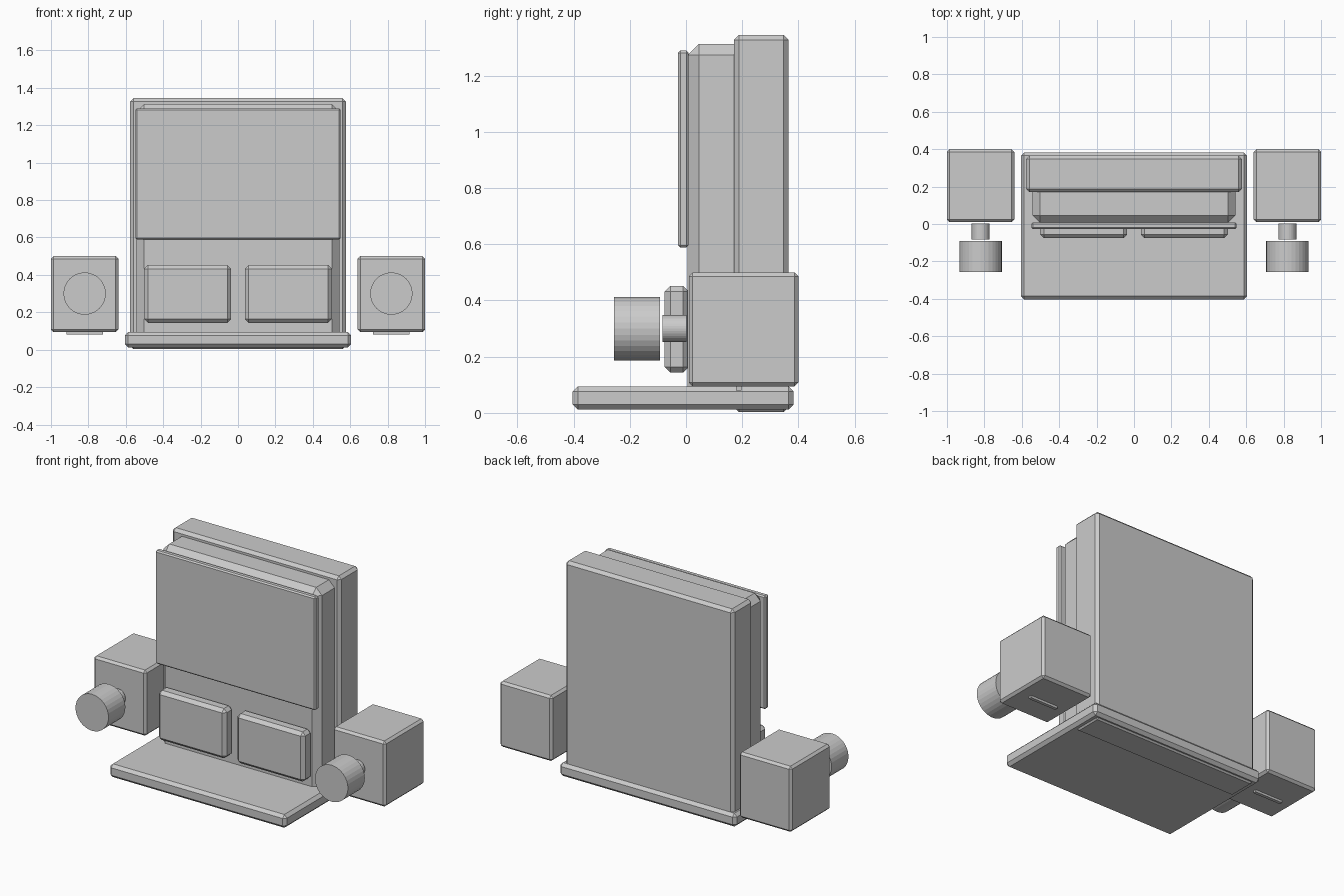
import bpy
from math import pi

if "Cube" in bpy.data.objects:
    bpy.data.objects.remove(bpy.data.objects["Cube"], do_unlink=True)

grey = bpy.data.materials.new("plain_grey")
grey.use_nodes = True
COLOUR = (0.6, 0.6, 0.6, 1)
grey.diffuse_color = COLOUR
grey.node_tree.nodes["Principled BSDF"].inputs["Base Color"].default_value = COLOUR


def block(name, x, y, z, chamfer=0):
    """Box between (min, max) pairs, with an optional chamfer on every edge."""
    bpy.ops.mesh.primitive_cube_add(size=1, location=[sum(r) / 2 for r in (x, y, z)])
    obj = bpy.context.object
    obj.name = name
    obj.scale = [r[1] - r[0] for r in (x, y, z)]
    bpy.ops.object.transform_apply(location=False, rotation=False, scale=True)
    obj.data.materials.append(grey)
    if chamfer:
        mod = obj.modifiers.new("chamfer", 'BEVEL')
        mod.width = chamfer
        mod.segments = 1
    return obj


def drum(name, x, y, z, radius):
    """Cylinder lying along the y axis."""
    bpy.ops.mesh.primitive_cylinder_add(
        vertices=32, radius=radius, depth=y[1] - y[0],
        location=(x, sum(y) / 2, z), rotation=(pi / 2, 0, 0))
    obj = bpy.context.object
    obj.name = name
    obj.data.materials.append(grey)


# Base and layered upright panels
block("base_plate", (-0.605, 0.605), (-0.403, 0.383), (0.012, 0.094), 0.018)
block("back_panel", (-0.577, 0.577), (0.17, 0.365), (0.003, 1.345), 0.018)
block("middle_panel", (-0.543, 0.543), (0.006, 0.21), (0.03, 1.313), 0.04)
block("front_screen", (-0.549, 0.549), (-0.028, 0.009), (0.588, 1.289), 0.008)

# Parts repeated on both sides
for side, s in (("left", 1), ("right", -1)):
    def span(a, b):
        return tuple(sorted((s * a, s * b)))

    block(side + "_pad", span(0.037, 0.502), (-0.076, 0.01), (0.144, 0.452), 0.02)
    block(side + "_box", span(0.64, 1.0), (0.01, 0.4), (0.094, 0.5), 0.014)
    block(side + "_foot_strip", span(0.723, 0.917), (0.177, 0.197), (0.08, 0.1))
    drum(side + "_stem", s * 0.82, (-0.083, 0.002), 0.3, 0.048)
    drum(side + "_knob", s * 0.82, (-0.257, -0.092), 0.3, 0.113)
